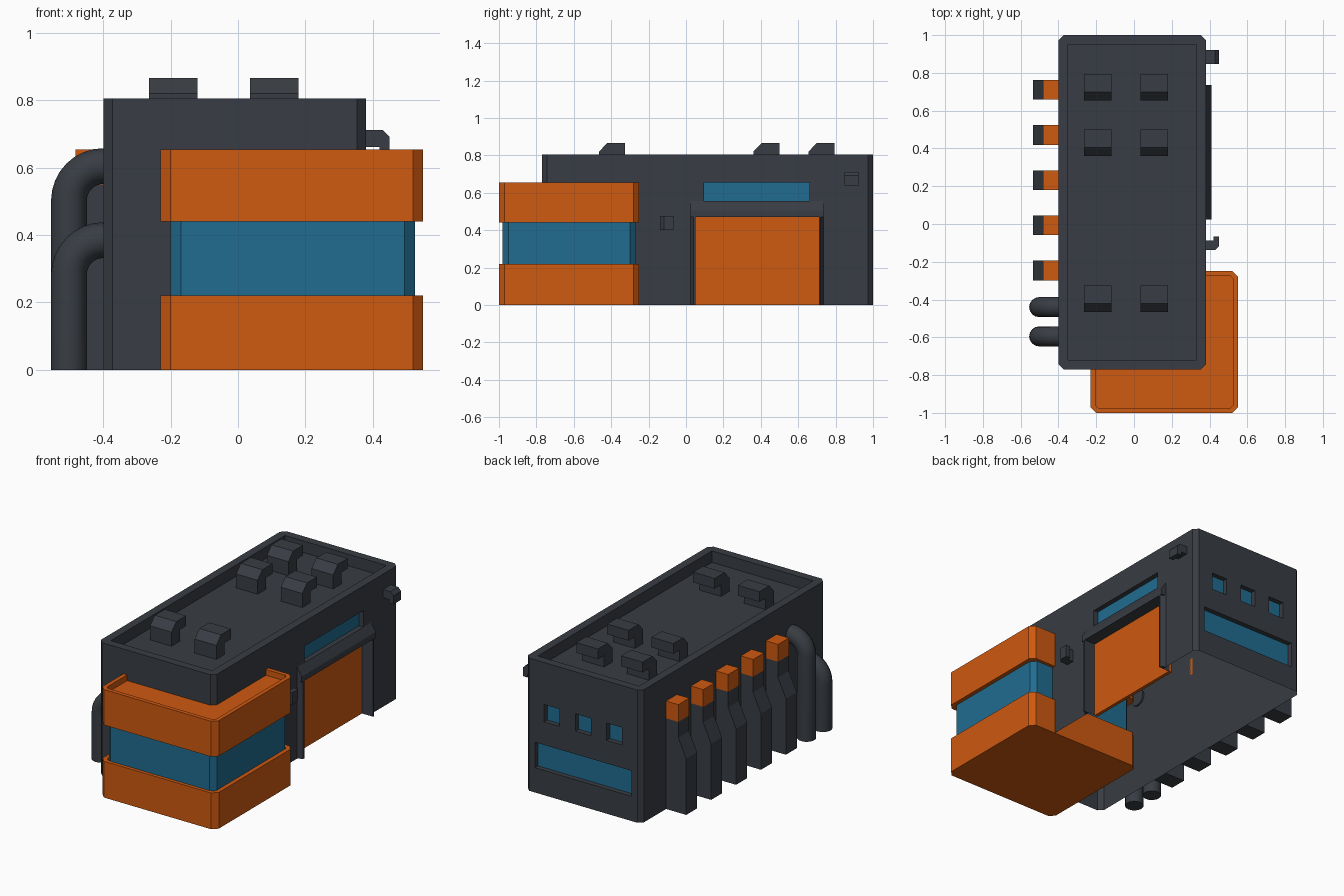
import bpy, bmesh, math

if "Cube" in bpy.data.objects:
    bpy.data.objects.remove(bpy.data.objects["Cube"])


def material(name, rgb):
    m = bpy.data.materials.new(name)
    m.diffuse_color = (*rgb, 1)
    m.use_nodes = True
    m.node_tree.nodes["Principled BSDF"].inputs["Base Color"].default_value = m.diffuse_color
    return m


DARK = material("dark_slate", (0.04, 0.046, 0.056))
ORANGE = material("orange", (0.62, 0.10, 0.005))
BLUE = material("blue_glass", (0.015, 0.15, 0.28))


def prism(name, pts, axis, a, b, mat):
    """Extrude a 2D outline along an axis: x -> (y, z), y -> (x, z), z -> (x, y)."""
    place = {'x': lambda p, t: (t, p[0], p[1]),
             'y': lambda p, t: (p[0], t, p[1]),
             'z': lambda p, t: (p[0], p[1], t)}[axis]
    bm = bmesh.new()
    lo = [bm.verts.new(place(p, a)) for p in pts]
    hi = [bm.verts.new(place(p, b)) for p in pts]
    bm.faces.new(lo)
    bm.faces.new(hi)
    n = len(pts)
    for i in range(n):
        j = (i + 1) % n
        bm.faces.new((lo[i], lo[j], hi[j], hi[i]))
    bmesh.ops.recalc_face_normals(bm, faces=bm.faces[:])
    mesh = bpy.data.meshes.new(name)
    bm.to_mesh(mesh)
    bm.free()
    mesh.materials.append(mat)
    ob = bpy.data.objects.new(name, mesh)
    bpy.context.collection.objects.link(ob)
    return ob


def box(name, x, y, z, mat):
    return prism(name, [(x[0], y[0]), (x[1], y[0]), (x[1], y[1]), (x[0], y[1])],
                 'z', z[0], z[1], mat)


def chamfered(name, x, y, z, c, mat):
    (x0, x1), (y0, y1) = x, y
    pts = [(x0 + c, y0), (x1 - c, y0), (x1, y0 + c), (x1, y1 - c),
           (x1 - c, y1), (x0 + c, y1), (x0, y1 - c), (x0, y0 + c)]
    return prism(name, pts, 'z', z[0], z[1], mat)


def sink_top(ob, rim, depth):
    """Inset the top face and push it down, leaving a rim."""
    bm = bmesh.new()
    bm.from_mesh(ob.data)
    top = max(bm.faces, key=lambda f: f.calc_center_median().z)
    bmesh.ops.inset_region(bm, faces=[top], thickness=rim, use_even_offset=True)
    face = bmesh.ops.extrude_discrete_faces(bm, faces=[top])["faces"][0]
    bmesh.ops.translate(bm, verts=face.verts[:], vec=(0, 0, -depth))
    bm.to_mesh(ob.data)
    bm.free()


def cut(ob, x, y, z):
    cutter = box("cutter", x, y, z, DARK)
    cutter.hide_render = True
    mod = ob.modifiers.new("cut", 'BOOLEAN')
    mod.operation, mod.solver, mod.object = 'DIFFERENCE', 'EXACT', cutter
    bpy.context.view_layer.objects.active = ob
    bpy.ops.object.modifier_apply(modifier=mod.name)
    bpy.data.objects.remove(cutter)


# Main hall with sunken roof
hall = chamfered("main_hall", (-0.40, 0.38), (-0.77, 1.0), (0, 0.805), 0.027, DARK)
sink_top(hall, 0.05, 0.07)

# Garage door in its recess
cut(hall, (0.33, 0.6), (0.05, 0.71), (-0.1, 0.47))
box("garage_door", (0.315, 0.335), (0.05, 0.71), (0, 0.47), ORANGE)

# Recessed windows: one above the door, four in the back wall
cut(hall, (0.345, 0.6), (0.095, 0.66), (0.555, 0.655))
box("side_window", (0.335, 0.35), (0.095, 0.66), (0.555, 0.655), BLUE)
back = [(-0.335, 0.315, 0.15, 0.305)]
back += [(c - 0.052, c + 0.052, 0.445, 0.55) for c in (-0.22, -0.01, 0.20)]
for x0, x1, z0, z1 in back:
    cut(hall, (x0, x1), (0.965, 1.2), (z0, z1))
    box("back_window", (x0, x1), (0.955, 0.97), (z0, z1), BLUE)

# The hall is open underneath
bm = bmesh.new()
bm.from_mesh(hall.data)
under = [f for f in bm.faces if f.normal.z < -0.9 and f.calc_center_median().z < 0.01]
bmesh.ops.delete(bm, geom=under, context='FACES')
bm.to_mesh(hall.data)
bm.free()

# Door frame: sloped hood and two splayed jambs
prism("door_hood", [(0.38, 0.47), (0.41, 0.47), (0.41, 0.505), (0.38, 0.555)],
      'y', 0.025, 0.735, DARK)
for y, s in ((0.05, -1), (0.71, 1)):
    prism("door_jamb", [(0.38, y), (0.41, y), (0.41, y + s * 0.01), (0.38, y + s * 0.025)],
          'z', 0, 0.47, DARK)

# Front office: two rimmed orange bands around a glass band
for name, z in (("lower_band", (0, 0.22)), ("upper_band", (0.44, 0.655))):
    band = chamfered(name, (-0.23, 0.55), (-1.0, -0.25), z, 0.03, ORANGE)
    sink_top(band, 0.025, 0.035)
chamfered("glass_band", (-0.20, 0.525), (-0.98, -0.27), (0.185, 0.44), 0.03, BLUE)

# Roof vents with hoods
for x in (-0.265, 0.035):
    for y in (-0.465, 0.36, 0.655):
        prism("roof_vent", [(y, 0.735), (y, 0.82), (y + 0.045, 0.867), (y + 0.14, 0.867),
                            (y + 0.14, 0.805), (y + 0.08, 0.805), (y + 0.08, 0.735)],
              'x', x, x + 0.145, DARK)

# Buttress fins with orange caps on the left wall
for i in range(5):
    y = 0.71 - i * 0.239
    prism("wall_fin", [(-0.40, 0), (-0.535, 0), (-0.535, 0.34), (-0.482, 0.455),
                       (-0.482, 0.55), (-0.40, 0.55)], 'y', y - 0.052, y + 0.052, DARK)
    box("fin_cap", (-0.482, -0.40), (y - 0.052, y + 0.052), (0.55, 0.655), ORANGE)

# Bent pipes on the left wall
for y, top in ((-0.44, 0.605), (-0.595, 0.385)):
    path = [(-0.502, y, 0)]
    for k in range(9):
        a = math.pi / 2 * k / 8
        path.append((-0.40 - 0.102 * math.cos(a), y, top - 0.102 + 0.102 * math.sin(a)))
    path.append((-0.39, y, top))
    cu = bpy.data.curves.new("wall_pipe", 'CURVE')
    cu.dimensions = '3D'
    cu.bevel_depth, cu.bevel_resolution, cu.use_fill_caps = 0.053, 6, True
    sp = cu.splines.new('POLY')
    sp.points.add(len(path) - 1)
    for pt, co in zip(sp.points, path):
        pt.co = (*co, 1)
    cu.materials.append(DARK)
    pipe = bpy.data.objects.new("wall_pipe", cu)
    bpy.context.collection.objects.link(pipe)
    bpy.ops.object.select_all(action='DESELECT')
    pipe.select_set(True)
    bpy.context.view_layer.objects.active = pipe
    bpy.ops.object.convert(target='MESH')
    bpy.ops.object.shade_smooth_by_angle(angle=math.radians(40))

# Small wall lamps on the right: one hangs down, one is turned sideways
hook = [(0.38, 0), (0.43, 0), (0.45, 0.02), (0.45, 0.072),
        (0.42, 0.072), (0.42, 0.05), (0.38, 0.05)]
prism("wall_lamp", [(x, 0.712 - d) for x, d in hook], 'y', 0.847, 0.922, DARK)
prism("side_lamp", [(x, -0.138 + d) for x, d in hook], 'z', 0.40, 0.475, DARK)
